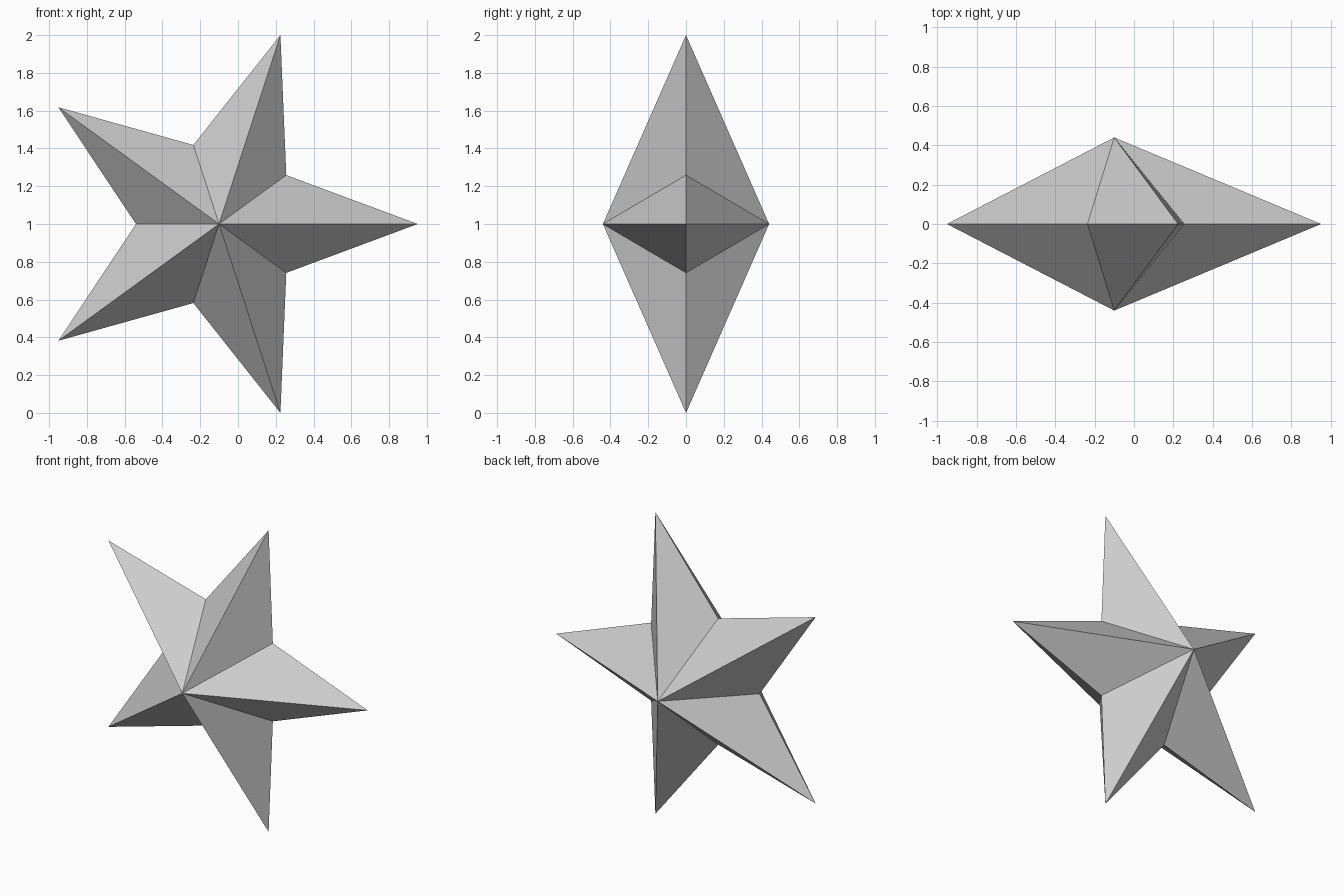
import bpy, bmesh
from math import sin, cos, pi

if "Cube" in bpy.data.objects:
    bpy.data.objects.remove(bpy.data.objects["Cube"])

# Five-pointed faceted star lying in the XZ plane, one point along +x
R_OUT = 1 / sin(2 * pi / 5)              # gives a height of exactly 2
R_IN = 0.44
DEPTH = 0.44
CX = -R_OUT * (1 - cos(pi / 5)) / 2      # centres the bounds on x = 0

bm = bmesh.new()

# Outline alternating between points and notches
rim = []
for i in range(10):
    r = R_IN if i % 2 else R_OUT
    a = i * pi / 5
    rim.append(bm.verts.new((CX + r * cos(a), 0, 1 + r * sin(a))))

# Front and back apexes joined to the outline
front = bm.verts.new((CX, -DEPTH, 1))
back = bm.verts.new((CX, DEPTH, 1))
for a, b in zip(rim, rim[1:] + rim[:1]):
    bm.faces.new((a, b, front))
    bm.faces.new((b, a, back))
bmesh.ops.recalc_face_normals(bm, faces=bm.faces)

mesh = bpy.data.meshes.new("star")
bm.to_mesh(mesh)
bm.free()
bpy.context.collection.objects.link(bpy.data.objects.new("star", mesh))
